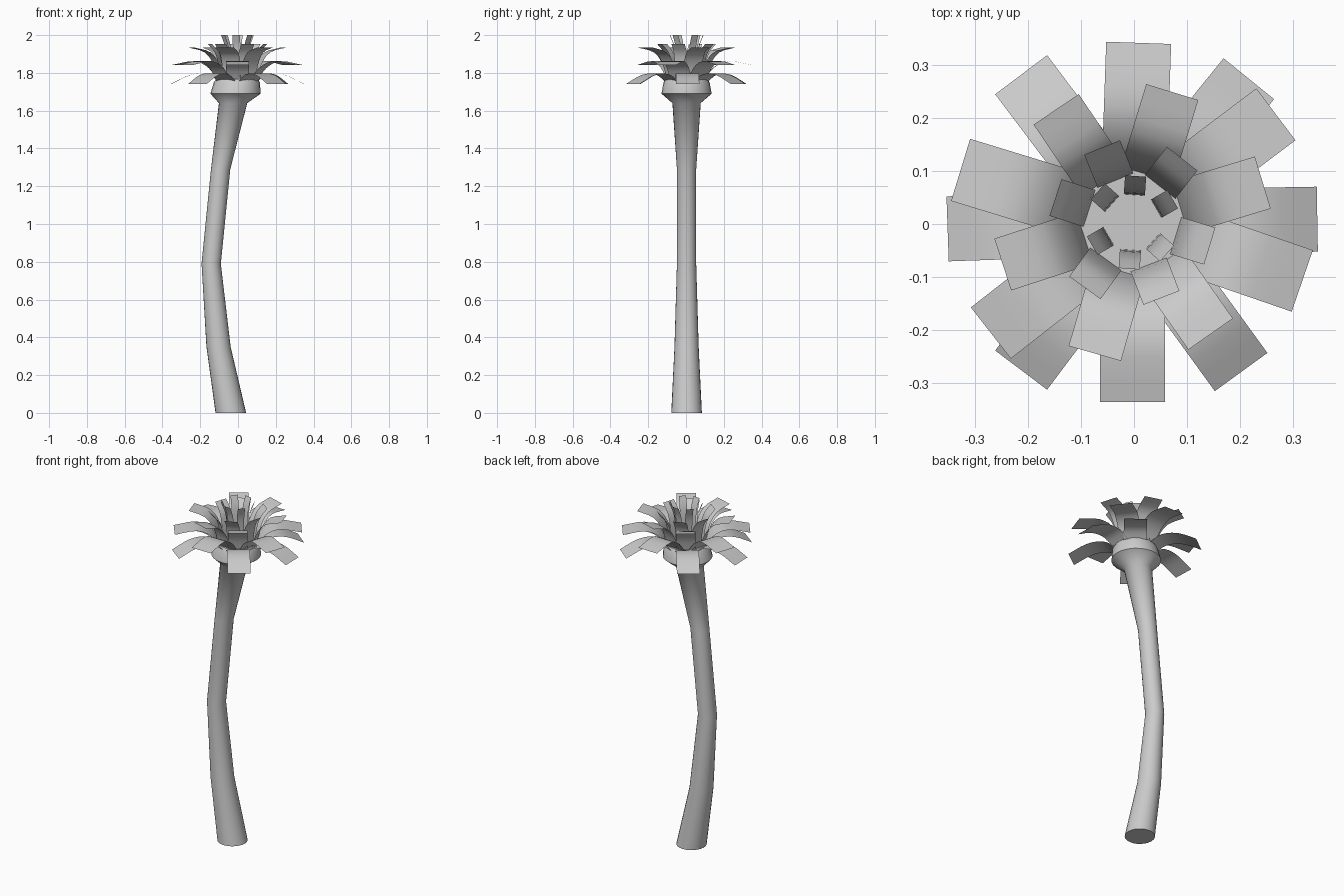
import bpy, bmesh, math
from mathutils import Vector

if "Cube" in bpy.data.objects:
    bpy.data.objects.remove(bpy.data.objects["Cube"])

CX, CY = -0.003, 0.003   # crown axis


def finish(name, bm, angle):
    me = bpy.data.meshes.new(name)
    bm.to_mesh(me)
    bm.free()
    ob = bpy.data.objects.new(name, me)
    bpy.context.collection.objects.link(ob)
    bpy.ops.object.select_all(action='DESELECT')
    ob.select_set(True)
    bpy.context.view_layer.objects.active = ob
    bpy.ops.object.shade_smooth_by_angle(angle=math.radians(angle))
    return ob


# trunk: rings of (z, centre x, radius), flaring into the crown at the top
rings = [(0, -0.038, 0.081), (0.35, -0.103, 0.064), (0.79, -0.142, 0.051),
         (1.29, -0.092, 0.051), (1.64, -0.026, 0.075), (1.69, -0.013, 0.133),
         (1.75, -0.006, 0.122), (1.768, -0.005, 0.11)]
SIDES = 24
bm = bmesh.new()
loops = []
for z, x, r in rings:
    loops.append([bm.verts.new((x + r * math.cos(2 * math.pi * i / SIDES),
                                CY + r * math.sin(2 * math.pi * i / SIDES), z))
                  for i in range(SIDES)])
for a, b in zip(loops, loops[1:]):
    for i in range(SIDES):
        j = (i + 1) % SIDES
        bm.faces.new((a[i], a[j], b[j], b[i]))
bm.faces.new(loops[0][::-1])
bm.faces.new(loops[-1])
finish("trunk", bm, 50)


# fronds: single-surface curved strips, side profile given as (radius, z)
def catmull(pts, steps=3):
    p = [Vector(q) for q in pts]
    p = [2 * p[0] - p[1]] + p + [2 * p[-1] - p[-2]]
    out = []
    for i in range(1, len(p) - 2):
        a, b, c, d = p[i - 1:i + 3]
        for s in range(steps):
            t = s / steps
            out.append(0.5 * (2 * b + (c - a) * t + (2 * a - 5 * b + 4 * c - d) * t * t
                              + (3 * b - a - 3 * c + d) * t ** 3))
    return out + [p[-2]]


def frond_tier(name, profile, width, angles):
    bm = bmesh.new()
    path = catmull(profile)
    for deg in angles:
        a = math.radians(deg)
        c, s = math.cos(a), math.sin(a)
        rows = [[bm.verts.new((CX + r * c - w * s, CY + r * s + w * c, z))
                 for w in (-width / 2, width / 2)] for r, z in path]
        for p, q in zip(rows, rows[1:]):
            bm.faces.new((p[0], q[0], q[1], p[1]))
    finish(name, bm, 60)


frond_tier("lowest_fronds", [(0.09, 1.75), (0.16, 1.793), (0.25, 1.789), (0.35, 1.742)],
           0.123, (1, 51, 127, 182, 233, 306))
frond_tier("lower_fronds", [(0.09, 1.755), (0.14, 1.825), (0.22, 1.862), (0.34, 1.843)],
           0.123, (-19, 37, 88, 163, 218, 270))
frond_tier("middle_fronds", [(0.092, 1.755), (0.115, 1.84), (0.165, 1.908), (0.258, 1.935)],
           0.103, (17, 73, 124, 198, 254, 305))
frond_tier("upper_fronds", [(0.085, 1.76), (0.094, 1.84), (0.113, 1.905), (0.153, 1.953)],
           0.073, (-17, 52, 112, 162, 234, 291))
frond_tier("top_fronds", [(0.052, 1.76), (0.056, 1.86), (0.066, 1.94), (0.088, 2.0)],
           0.04, (30, 86, 138, 210, 266, 318))
